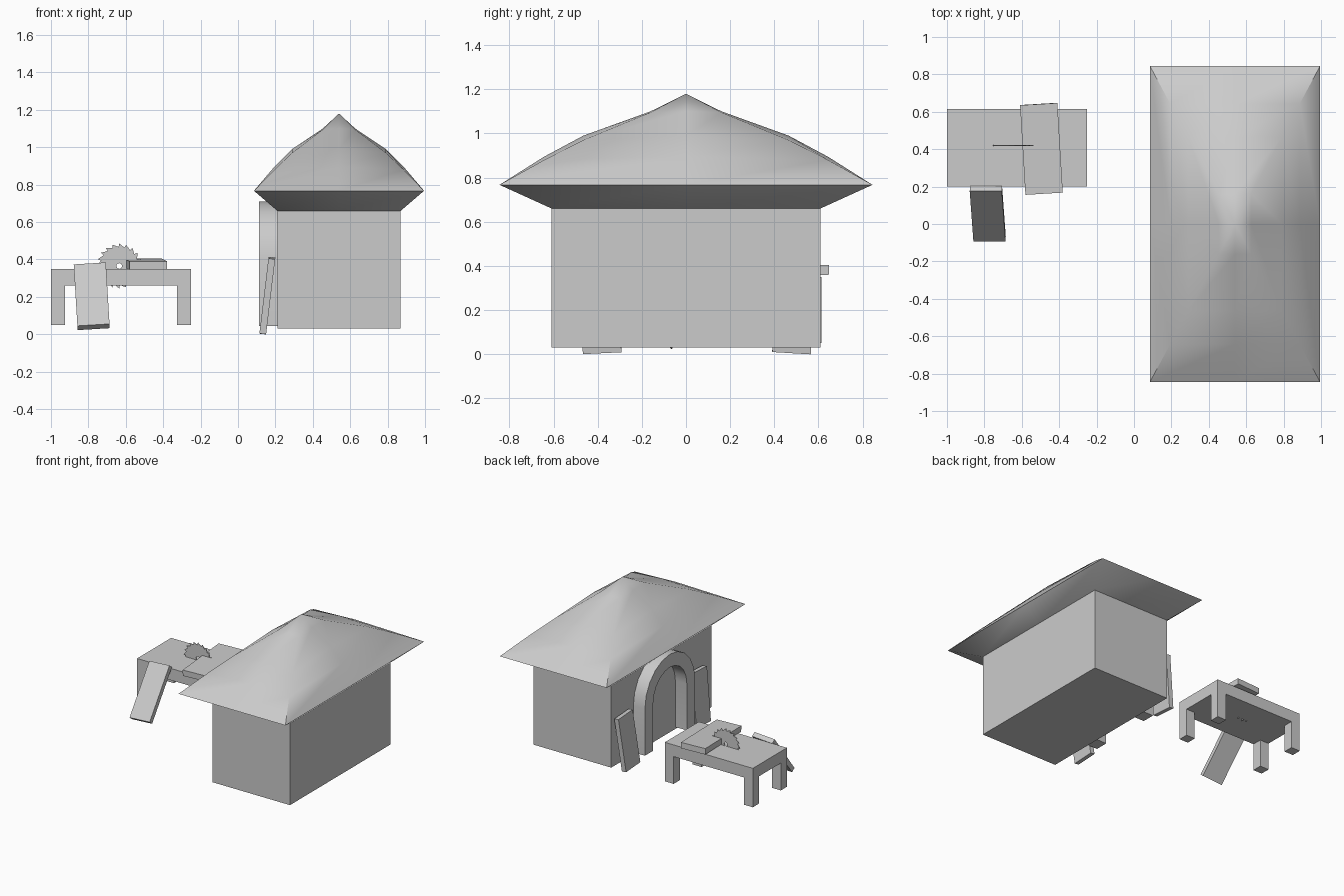
import bpy, bmesh, math
from mathutils import Matrix, Vector, Euler

if "Cube" in bpy.data.objects:
    bpy.data.objects.remove(bpy.data.objects["Cube"])


def finish(name, bm, angle=35):
    bmesh.ops.recalc_face_normals(bm, faces=bm.faces)
    me = bpy.data.meshes.new(name)
    bm.to_mesh(me)
    bm.free()
    ob = bpy.data.objects.new(name, me)
    bpy.context.collection.objects.link(ob)
    bpy.ops.object.select_all(action='DESELECT')
    ob.select_set(True)
    bpy.context.view_layer.objects.active = ob
    bpy.ops.object.shade_smooth_by_angle(angle=math.radians(angle))
    return ob


def box(name, centre, size, rot=(0, 0, 0)):
    bm = bmesh.new()
    m = (Matrix.Translation(centre) @ Euler(rot).to_matrix().to_4x4()
         @ Matrix.Diagonal((*size, 1)))
    bmesh.ops.create_cube(bm, size=1, matrix=m)
    return finish(name, bm)


def slab(name, loops, offset):
    """Extrude the ring between an outer and inner outline (equal counts)."""
    outer, inner, closed = loops
    bm = bmesh.new()
    a = [bm.verts.new(p) for p in outer]
    b = [bm.verts.new(p) for p in inner]
    n = len(a)
    for i in range(n if closed else n - 1):
        j = (i + 1) % n
        bm.faces.new((a[i], a[j], b[j], b[i]))
    ext = bmesh.ops.extrude_face_region(bm, geom=bm.faces[:])
    moved = [v for v in ext['geom'] if isinstance(v, bmesh.types.BMVert)]
    bmesh.ops.translate(bm, verts=moved, vec=offset)
    return finish(name, bm)


# House walls
box("house_walls", (0.54, 0, 0.345), (0.66, 1.22, 0.63))

# Bulging hipped roof: rings of (half x, half y, corner z, mid z)
W, D = 0.455, 0.845
rings = [(0.33, 0.61, 0.66, 0.66), (W, D, 0.767, 0.767)]
for s, zc, zm in ((0.76, 0.88, 0.895), (0.55, 0.97, 0.99), (0.19, 1.095, 1.10)):
    rings.append((W * s, D * s, zc, zm))
bm = bmesh.new()
around = [(-1, -1), (0, -1), (1, -1), (1, 0), (1, 1), (0, 1), (-1, 1), (-1, 0)]
rows = [[bm.verts.new((0.54 + i * hx, j * hy, zc if i * j else zm))
         for i, j in around] for hx, hy, zc, zm in rings]
for lo, hi in zip(rows, rows[1:]):
    for k in range(8):
        n = (k + 1) % 8
        bm.faces.new((lo[k], lo[n], hi[n], hi[k]))
apex = bm.verts.new((0.54, 0, 1.18))
for k in range(8):
    bm.faces.new((rows[-1][k], rows[-1][(k + 1) % 8], apex))
bm.faces.new(rows[0])
finish("roof", bm, 50)


# Arched door frame on the left wall
def arch(r):
    pts = [(r, 0.045)]
    pts += [(r * math.cos(t), 0.405 + r * math.sin(t))
            for t in (math.pi * i / 10 for i in range(11))]
    pts.append((-r, 0.045))
    return [(0.112, 0.035 + y, z) for y, z in pts]


slab("door_frame", (arch(0.305), arch(0.205), False), (0.1, 0, 0))

# Planks leaning on the wall beside the door
for name, y, roll in (("back_wall_plank", 0.49, -0.06), ("front_wall_plank", -0.39, 0.05)):
    box(name, (0.157, y, 0.207), (0.036, 0.175, 0.405), (roll, 0.12, 0))

# Work table
box("table_top", (-0.625, 0.4075, 0.305), (0.75, 0.415, 0.09))
for sx in (-1, 1):
    for sy in (-1, 1):
        side = ("left" if sx < 0 else "right") + ("_front" if sy < 0 else "_back")
        box(side + "_table_leg", (-0.625 + sx * 0.3375, 0.4075 + sy * 0.17, 0.155),
            (0.075, 0.075, 0.21))

# Board lying on the table and plank leaning on its edge
box("table_board", (-0.495, 0.402, 0.375), (0.2, 0.48, 0.045), (0.03, 0, 0.06))
box("leaning_plank", (-0.782, 0.055, 0.203), (0.172, 0.036, 0.425), (-0.685, -0.06, 0))

# Toothed saw blade with a centre hole, cutting through the table
outer, inner = [], []
T = 20
for i in range(T):
    for f, r in ((0, 0.12), (0.12, 0.102)):
        t = 2 * math.pi * (i + f) / T
        outer.append((-0.635 + r * math.cos(t), 0.418, 0.365 + r * math.sin(t)))
        inner.append((-0.635 + 0.015 * math.cos(t), 0.418, 0.365 + 0.015 * math.sin(t)))
slab("saw_blade", (outer, inner, True), (0, 0.004, 0))
